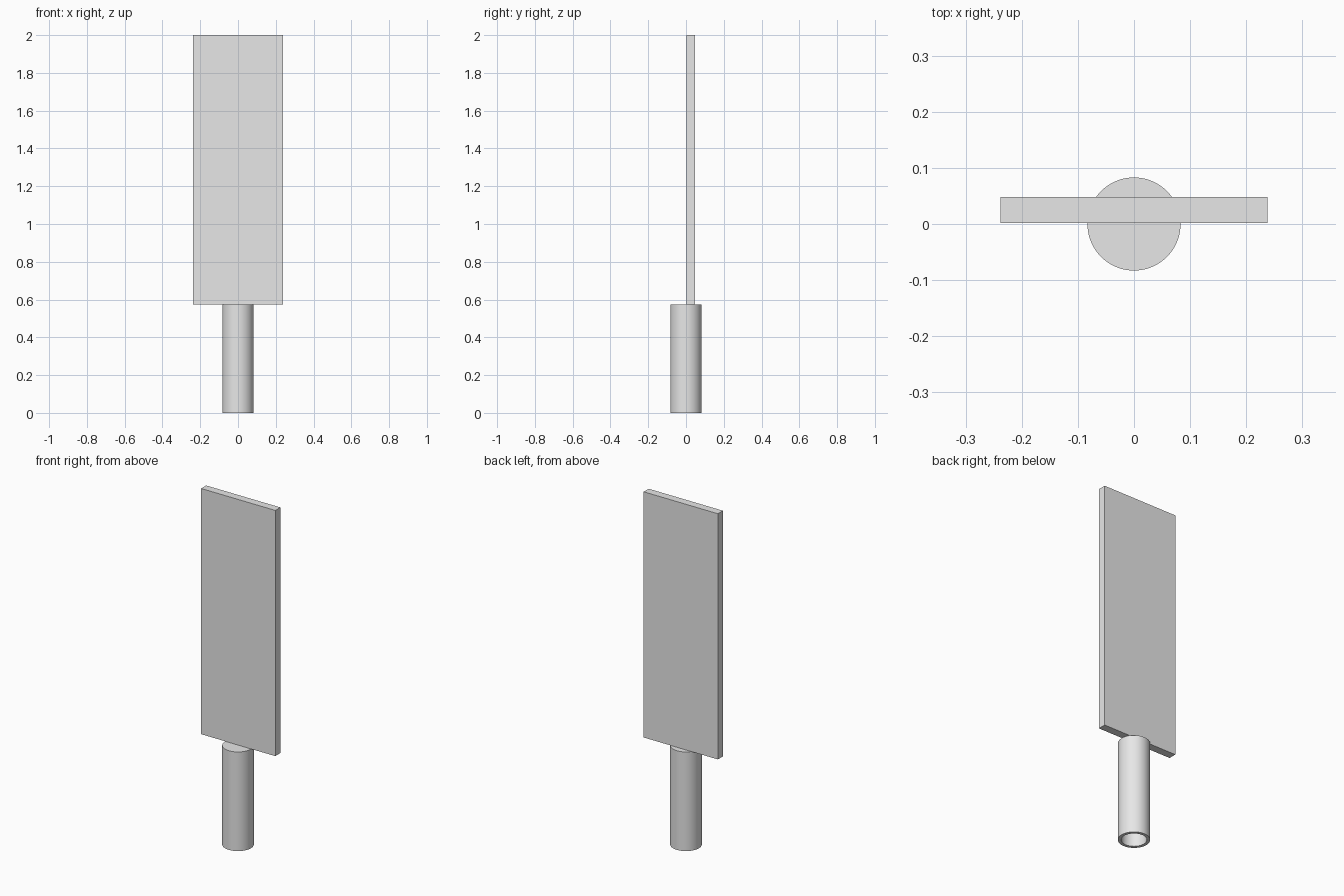
import bpy
import bmesh
import math

cube = bpy.data.objects.get("Cube")
if cube:
    bpy.data.objects.remove(cube, do_unlink=True)

# One plain grey for everything
grey = bpy.data.materials.new("light_grey")
grey.use_nodes = True
colour = (0.8, 0.8, 0.8, 1)
grey.diffuse_color = colour
grey.node_tree.nodes["Principled BSDF"].inputs["Base Color"].default_value = colour

HANDLE_TOP = 0.575


def add_object(name, bm):
    bmesh.ops.recalc_face_normals(bm, faces=bm.faces)
    mesh = bpy.data.meshes.new(name)
    bm.to_mesh(mesh)
    bm.free()
    mesh.materials.append(grey)
    obj = bpy.data.objects.new(name, mesh)
    bpy.context.collection.objects.link(obj)
    return obj


# Handle: closed at the top, bored out from below
def make_handle(outer=0.083, inner=0.066, bore_top=0.555, sides=64):
    profile = [(0, HANDLE_TOP), (outer, HANDLE_TOP), (outer, 0),
               (inner, 0), (inner, bore_top), (0, bore_top)]
    bm = bmesh.new()
    verts = [bm.verts.new((r, 0, z)) for r, z in profile]
    edges = [bm.edges.new(pair) for pair in zip(verts, verts[1:])]
    bmesh.ops.spin(bm, geom=verts + edges, cent=(0, 0, 0), axis=(0, 0, 1),
                   angle=math.tau, steps=sides, use_merge=True)
    bmesh.ops.remove_doubles(bm, verts=bm.verts, dist=0.0001)
    return add_object("handle", bm)


# Blade: thin flat slab set slightly behind the handle axis
def make_blade(width=0.476, front=0.002, back=0.048, top=2.0):
    bm = bmesh.new()
    bmesh.ops.create_cube(bm, size=1)
    bmesh.ops.scale(bm, vec=(width, back - front, top - HANDLE_TOP), verts=bm.verts)
    bmesh.ops.translate(bm, vec=(0, (front + back) / 2, (top + HANDLE_TOP) / 2),
                        verts=bm.verts)
    return add_object("blade", bm)


handle = make_handle()
make_blade()

bpy.ops.object.select_all(action="DESELECT")
handle.select_set(True)
bpy.context.view_layer.objects.active = handle
bpy.ops.object.shade_smooth_by_angle(angle=math.radians(30))
